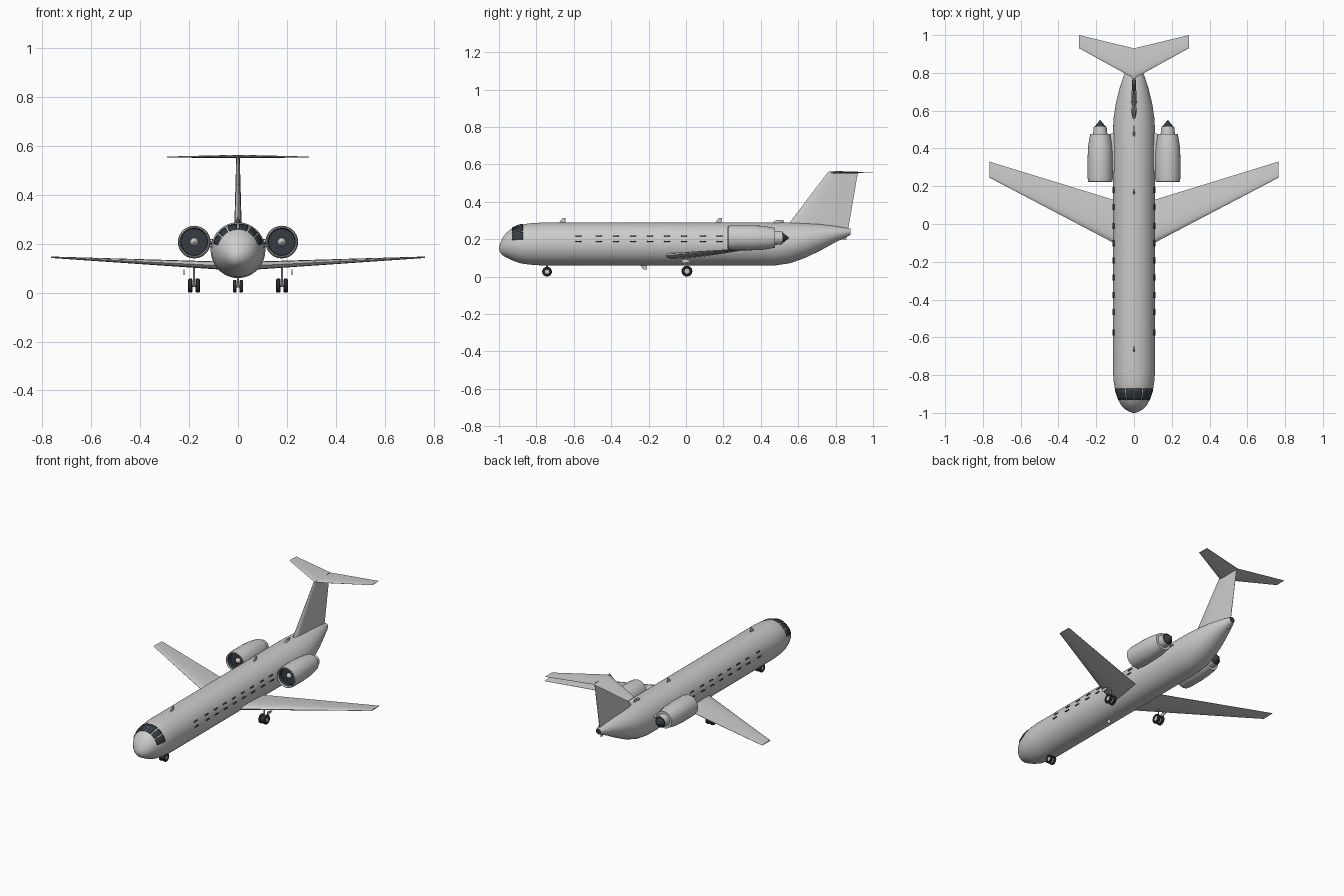
import bpy, bmesh, math
from mathutils import Vector

if "Cube" in bpy.data.objects:
    bpy.data.objects.remove(bpy.data.objects["Cube"])


def material(name, color):
    m = bpy.data.materials.new(name)
    m.use_nodes = True
    m.diffuse_color = (*color, 1)
    m.node_tree.nodes["Principled BSDF"].inputs["Base Color"].default_value = (*color, 1)
    return m


GREY = material("light_grey", (0.6, 0.6, 0.6))
DARK = material("dark_slate", (0.035, 0.045, 0.055))
TIRE = material("tire_black", (0.03, 0.03, 0.033))


def finish(name, bm, mats, angle=35, recalc=True):
    if recalc:
        bmesh.ops.recalc_face_normals(bm, faces=bm.faces)
    mesh = bpy.data.meshes.new(name)
    bm.to_mesh(mesh)
    bm.free()
    for m in mats:
        mesh.materials.append(m)
    mesh.shade_smooth()
    mesh.set_sharp_from_angle(angle=math.radians(angle))
    ob = bpy.data.objects.new(name, mesh)
    bpy.context.collection.objects.link(ob)
    return ob


def loft(name, rings, mats=(GREY,), bands=None, caps=(0, 0), angle=35):
    """Skin closed rings of points; bands gives a material index per strip."""
    bm = bmesh.new()
    loops = [[bm.verts.new(p) for p in ring] for ring in rings]
    n = len(rings[0])
    for k, (a, b) in enumerate(zip(loops, loops[1:])):
        for i in range(n):
            f = bm.faces.new((a[i], a[(i + 1) % n], b[(i + 1) % n], b[i]))
            f.material_index = bands[k] if bands else 0
    for loop, index in zip((loops[0], loops[-1]), caps):
        bm.faces.new(loop).material_index = index
    return finish(name, bm, mats, angle)


def revolve(name, center, axis, profile, mats, bands, caps=(0, 0), n=28):
    """Turn (distance, radius) pairs around the x or y axis."""
    rings = []
    for d, r in profile:
        ring = []
        for i in range(n):
            a = math.tau * i / n
            u, v = r * math.cos(a), r * math.sin(a)
            ring.append(Vector(center) + Vector((d, u, v) if axis == "x" else (u, d, v)))
        rings.append(ring)
    return loft(name, rings, mats, bands, caps)


# Airfoil outline: chord fraction and share of thickness
FOIL = [(0, 0), (.03, .25), (.12, .43), (.3, .5), (.6, .34), (1, .04)]
FOIL = FOIL + [(t, -h) for t, h in reversed(FOIL[1:])]


def panel(name, root, tip, upright=False, side=1):
    """Tapered foil; each end is (span, leading y, trailing y, offset, thickness)."""
    rings = []
    for span, le, te, off, thick in (root, tip):
        pts = [(le + t * (te - le), off + h * thick) for t, h in FOIL]
        rings.append([(o, y, span) if upright else (side * span, y, o) for y, o in pts])
    return loft(name, rings)


# Fuselage stations: y, centre z, half width, half height
STATIONS = [(-1, .152, .004, .004), (-.995, .153, .023, .023), (-.98, .161, .048, .048),
            (-.96, .168, .067, .066), (-.93, .173, .084, .086), (-.89, .174, .098, .102),
            (-.84, .174, .107, .110), (-.78, .174, .112, .114), (.48, .174, .112, .114),
            (.56, .180, .108, .108), (.64, .193, .096, .092), (.72, .210, .076, .070),
            (.80, .227, .050, .043), (.86, .236, .027, .024), (.88, .239, .017, .017)]


def hull(y, deg):
    """Point on the fuselage skin, with the angle measured from the top."""
    for a, b in zip(STATIONS, STATIONS[1:]):
        if a[0] <= y <= b[0]:
            t = (y - a[0]) / (b[0] - a[0])
            _, z, w, h = [p + t * (q - p) for p, q in zip(a, b)]
            s = math.radians(deg)
            return (w * math.sin(s), y, z + h * math.cos(s))


SIDES = 48
loft("fuselage", [[hull(s[0], 360 * i / SIDES) for i in range(SIDES)] for s in STATIONS],
     (GREY, DARK), caps=(0, 1), angle=40)


def skin_plate(name, y0, y1, a0, a1, steps=4):
    """Thin dark plate that follows the fuselage skin."""
    bm = bmesh.new()
    grid = [[bm.verts.new(hull(y0 + (y1 - y0) * i / steps, a0 + (a1 - a0) * j / steps))
             for j in range(steps + 1)] for i in range(steps + 1)]
    for i in range(steps):
        for j in range(steps):
            bm.faces.new((grid[i][j], grid[i][j + 1], grid[i + 1][j + 1], grid[i + 1][j]))
    ob = finish(name, bm, (DARK,))
    mod = ob.modifiers.new("thickness", "SOLIDIFY")
    mod.thickness, mod.offset = .007, 0


for side, label in ((1, "left"), (-1, "right")):
    # Cockpit panes and two rows of cabin window strips
    for k, (a0, a1) in enumerate(((2, 25), (30, 49), (53, 76))):
        skin_plate(f"{label}_cockpit_pane_{k}", -.93, -.872, side * a0, side * a1)
    for k, y in enumerate((-.574, -.466, -.375, -.284, -.193, -.102, -.01, .09, .18)):
        for row, deg in (("upper", 68), ("lower", 83)):
            skin_plate(f"{label}_{row}_window_{k}", y - .016, y + .016,
                       side * (deg - 1.5), side * (deg + 1.5), 1)

    # Flying surfaces
    panel(f"{label}_wing", (.05, -.13, .11, .110, .034), (.765, .245, .33, .145, .006), side=side)
    panel(f"{label}_tailplane", (0, .77, .93, .557, .014), (.29, .93, 1, .555, .004), side=side)
    panel(f"{label}_engine_pylon", (.08, .27, .49, .208, .024), (.15, .27, .47, .208, .024),
          side=side)

    # Engine: spinner, fan, duct, lip, nacelle, nozzle and exhaust cone
    profile = [(.236, .002), (.243, .010), (.258, .017), (.258, .054), (.230, .056),
               (.223, .060), (.226, .064), (.245, .067), (.34, .067), (.41, .064),
               (.476, .053), (.476, .038), (.515, .034), (.515, .029), (.55, .002)]
    revolve(f"{label}_engine", (side * .179, 0, .207), "y", profile, (GREY, DARK),
            [0, 0, 1, 1] + [0] * 8 + [1, 1], (0, 1))


def wheel(name, x, y, r, w):
    h = w / 2
    profile = [(-h * .6, .2 * r), (-h * .6, .5 * r), (-h, .58 * r), (-h, .85 * r), (-h * .6, r),
               (h * .6, r), (h, .85 * r), (h, .58 * r), (h * .6, .5 * r), (h * .6, .2 * r)]
    revolve(name, (x, y, r), "x", profile, (GREY, TIRE), [0] + [1] * 7 + [0], n=24)


def rod(name, x, y, z0, z1, r):
    ring = [(r * math.cos(math.tau * i / 10), r * math.sin(math.tau * i / 10)) for i in range(10)]
    loft(name, [[(x + u, y + v, z) for u, v in ring] for z in (z0, z1)])


# Landing gear
for side, label in ((1, "left"), (-1, "right")):
    wheel(f"{label}_nose_wheel", side * .013, -.743, .026, .015)
    for place, x in (("inner", .165), ("outer", .195)):
        wheel(f"{label}_{place}_main_wheel", side * x, .005, .029, .018)
    revolve(f"{label}_main_axle", (side * .18, .005, .029), "x", [(-.02, .005), (.02, .005)],
            (GREY,), [0], n=10)
    rod(f"{label}_main_strut", side * .18, .005, .029, .112, .004)
    panel(f"{label}_gear_door", (.218, -.022, .03, .083, .022), (.222, -.022, .03, .083, .022),
          side=side)
revolve("nose_axle", (0, -.743, .026), "x", [(-.015, .005), (.015, .005)], (GREY,), [0], n=10)
rod("nose_strut", 0, -.743, .026, .075, .005)

# Fin, aerials and small fairings on the centreline
panel("fin", (.24, .517, .865, 0, .032), (.562, .762, .92, 0, .014), True)
panel("front_aerial", (.28, -.685, -.645, 0, .009), (.312, -.66, -.643, 0, .006), True)
panel("middle_aerial", (.28, .15, .19, 0, .009), (.312, .175, .192, 0, .006), True)
panel("rear_intake", (.28, .45, .525, 0, .014), (.303, .485, .522, 0, .010), True)
panel("belly_aerial", (.065, -.25, -.21, 0, .009), (.037, -.226, -.208, 0, .006), True)
panel("tail_skid", (.23, .825, .86, 0, .012), (.197, .838, .858, 0, .010), True)
